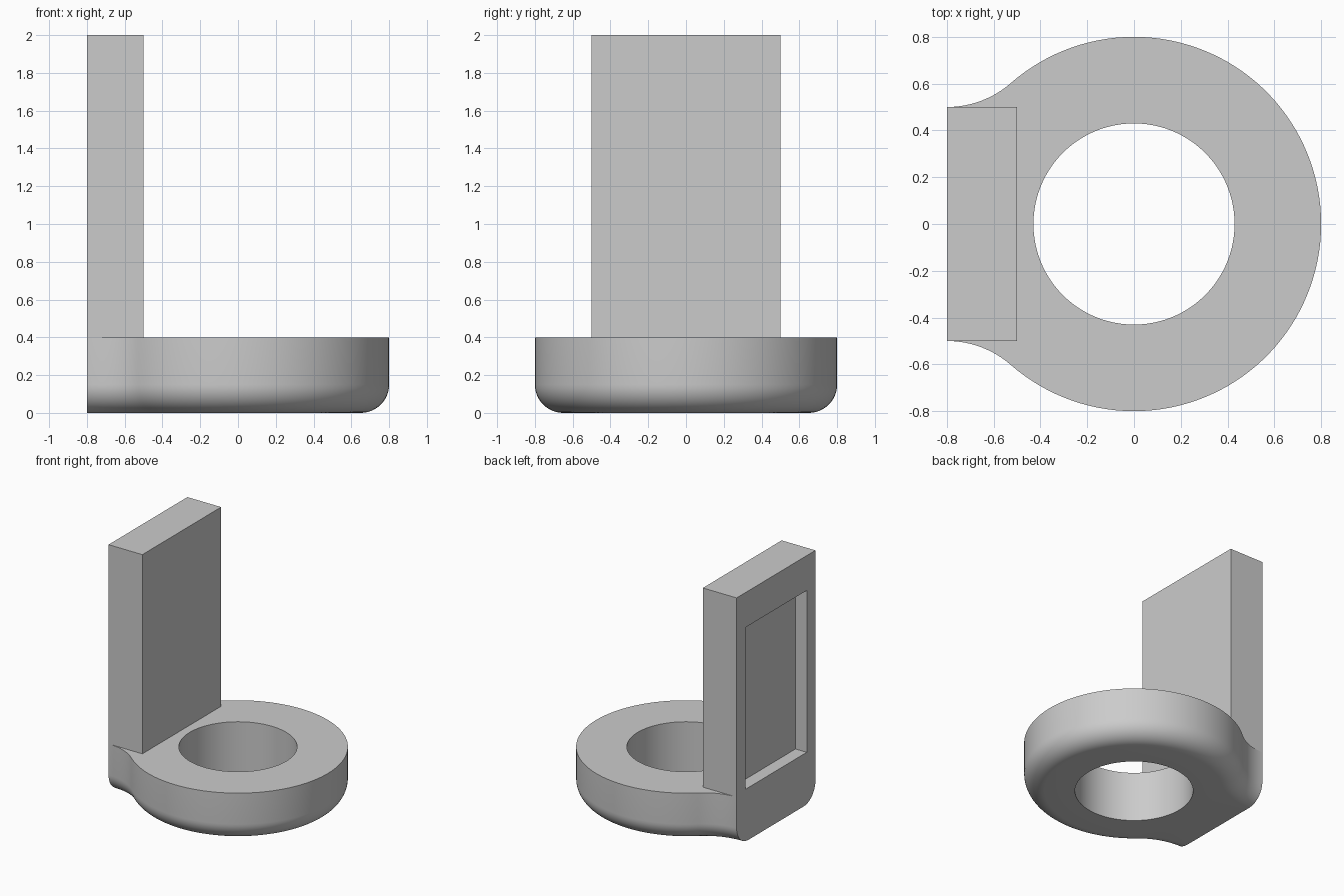
import bpy, bmesh
from math import sin, cos, pi, atan2, hypot

default = bpy.data.objects.get("Cube")
if default:
    bpy.data.objects.remove(default, do_unlink=True)

grey = bpy.data.materials.new("plain grey")
grey.use_nodes = True
grey.diffuse_color = (0.6, 0.6, 0.6, 1)
grey.node_tree.nodes["Principled BSDF"].inputs["Base Color"].default_value = (0.6, 0.6, 0.6, 1)

RADIUS, HOLE, HEIGHT = 0.8, 0.43, 0.4
HALF_WIDTH, ROUND = 0.5, 0.15
# Radius of the concave blend that is tangent to both the ring and the wall side
BLEND = HALF_WIDTH ** 2 / (2 * (RADIUS - HALF_WIDTH))
CENTRE_Y = HALF_WIDTH + BLEND


def finish(name, bm):
    bmesh.ops.recalc_face_normals(bm, faces=bm.faces)
    mesh = bpy.data.meshes.new(name)
    bm.to_mesh(mesh)
    bm.free()
    obj = bpy.data.objects.new(name, mesh)
    bpy.context.collection.objects.link(obj)
    mesh.materials.append(grey)
    return obj


def outline(inset):
    """Base outline moved inwards, except on its flat -x side."""
    touch = atan2(CENTRE_Y, -RADIUS)
    r, blend = RADIUS - inset, BLEND + inset
    half = [(r * cos(touch * i / 48), r * sin(touch * i / 48)) for i in range(49)]
    start, end = touch - pi, -pi / 2
    for i in range(1, 17):
        a = start + (end - start) * i / 16
        half.append((-RADIUS + blend * cos(a), CENTRE_Y + blend * sin(a)))
    flat = HALF_WIDTH - inset
    half += [(-RADIUS, flat * (1 - i / 8)) for i in range(1, 9)]
    return half + [(x, -y) for x, y in half[-2:0:-1]]


# Ring base: stacked outlines with a rounded lower edge, closed through the hole
bm = bmesh.new()
sections = [(outline(0), HEIGHT)]
for i in range(13):
    a = pi / 2 * i / 12
    sections.append((outline(ROUND * (1 - cos(a))), ROUND * (1 - sin(a))))
hole = [(x * HOLE / hypot(x, y), y * HOLE / hypot(x, y)) for x, y in outline(0)]
sections += [(hole, 0), (hole, HEIGHT)]
rings = [[bm.verts.new((x, y, z)) for x, y in pts] for pts, z in sections]
for lower, upper in zip(rings, rings[1:] + rings[:1]):
    for j in range(len(lower)):
        k = (j + 1) % len(lower)
        bm.faces.new((lower[j], lower[k], upper[k], upper[j]))
base = finish("ring_base", bm)
bpy.context.view_layer.objects.active = base
base.select_set(True)
bpy.ops.object.shade_smooth_by_angle(angle=pi / 6)
base.select_set(False)

# Upright wall with a rectangular recess in its outer face
bm = bmesh.new()
bmesh.ops.create_cube(bm, size=1)
for v in bm.verts:
    v.co = (-0.65 + 0.3 * v.co.x, v.co.y, 1.2 + 1.6 * v.co.z)
bm.normal_update()
outer = min(bm.faces, key=lambda f: f.calc_center_median().x)
bmesh.ops.inset_region(bm, faces=[outer], thickness=0.1)
for v in outer.verts:
    v.co = (-RADIUS, 0.39 if v.co.y > 0 else -0.39, 1.72 if v.co.z > 1.2 else 0.42)
panel = bmesh.ops.extrude_discrete_faces(bm, faces=[outer])["faces"][0]
for v in panel.verts:
    v.co.x += 0.1
finish("upright_wall", bm)
